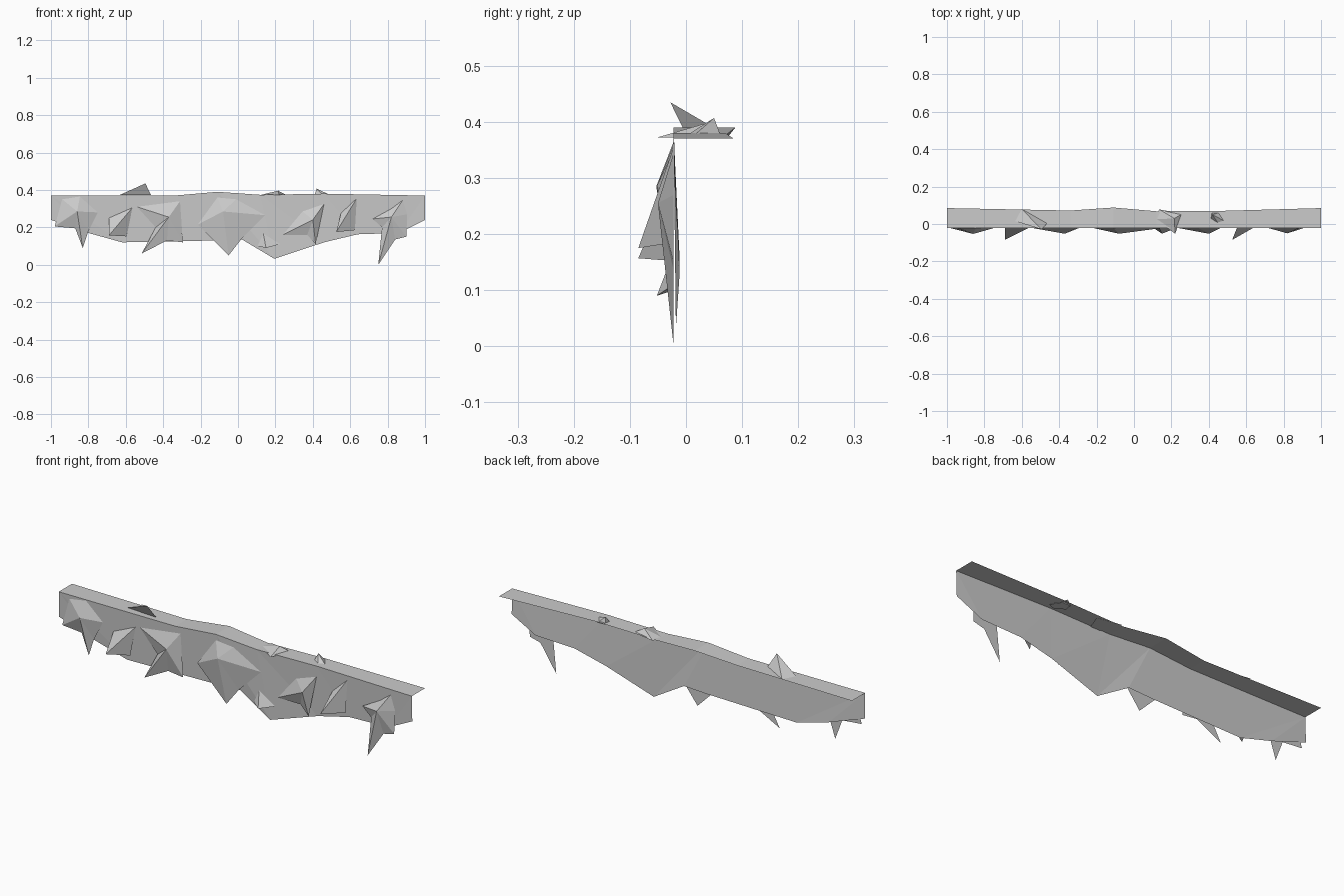
import bpy

if "Cube" in bpy.data.objects:
    bpy.data.objects.remove(bpy.data.objects["Cube"], do_unlink=True)

stone = bpy.data.materials.new("grey_stone")
stone.use_nodes = True
colour = (0.6, 0.6, 0.6, 1)
stone.diffuse_color = colour
stone.node_tree.nodes["Principled BSDF"].inputs["Base Color"].default_value = colour

FRONT, TOP = -0.022, 0.372


def add_mesh(name, verts, faces):
    mesh = bpy.data.meshes.new(name)
    mesh.from_pydata(verts, [], faces)
    mesh.validate()
    mesh.update()
    obj = bpy.data.objects.new(name, mesh)
    bpy.context.collection.objects.link(obj)
    mesh.materials.append(stone)
    return obj


def fan(name, rim, tip):
    """Faceted rock: a closed fan from a flat rim (anticlockwise seen from outside) to a tip."""
    n = len(rim)
    faces = [(i, (i + 1) % n, n) for i in range(n)]
    add_mesh(name, rim + [tip], faces + [tuple(reversed(range(n)))])


def wall_rock(name, rim, tip):
    fan(name, [(x, FRONT, z) for x, z in rim], tip)


def top_rock(name, rim, tip):
    fan(name, [(x, y, TOP) for x, y in rim], tip)


# Thin cliff face with a ragged lower edge, and the ledge along its top
top_line = [(-1, .37), (-.34, .37), (-.11, .39), (.12, .374), (.46, .38), (1, .37)]
low_line = [(1, .24), (.86, .17), (.64, .163), (.46, .12), (.195, .032), (.02, .136),
            (-.115, .13), (-.51, .122), (-.62, .12), (-.8, .17), (-1, .24)]
edge = [(x, FRONT, z) for x, z in top_line]
low = [(x, -.018 if abs(x) == 1 or z < .05 else -.012, z) for x, z in low_line]
wall_faces = [(0, 16, 15), (0, 15, 14), (0, 14, 1), (14, 13, 1), (13, 12, 1), (12, 2, 1),
              (12, 11, 2), (11, 10, 2), (10, 3, 2), (10, 9, 3), (9, 4, 3), (9, 8, 4),
              (8, 7, 4), (7, 5, 4), (7, 6, 5)]
add_mesh("cliff_face", edge + low, wall_faces)

back_y = [.085, .072, .088, .068, .07, .085]
back = [(x, y, z) for (x, z), y in zip(top_line, back_y)]
add_mesh("top_ledge", edge + back, [(i, i + 1, i + 7, i + 6) for i in range(5)])

# Star-shaped rocks on the cliff face
wall_rock("star_rock_far_right",
          [(-.94, .35), (-.98, .205), (-.87, .195), (-.83, .09), (-.80, .18), (-.75, .28), (-.845, .365)],
          (-.86, -.053, .285))
wall_rock("star_rock_right",
          [(-.54, .31), (-.44, .20), (-.515, .06), (-.38, .13), (-.295, .12), (-.31, .34)],
          (-.37, -.052, .255))
wall_rock("star_rock_middle",
          [(-.11, .36), (-.215, .215), (-.05, .05), (.02, .14), (.145, .265), (-.01, .35)],
          (-.08, -.052, .285))
wall_rock("star_rock_left",
          [(.345, .285), (.24, .16), (.37, .16), (.415, .11), (.46, .325)],
          (.40, -.052, .24))
wall_rock("star_rock_far_left",
          [(.82, .30), (.72, .245), (.77, .20), (.75, 0), (.84, .135), (.90, .15), (.905, .27), (.88, .345)],
          (.82, -.05, .255))

# Jutting shards on the cliff face
wall_rock("shard_right", [(-.565, .305), (-.69, .25), (-.595, .152)], (-.69, -.085, .157))
wall_rock("shard_low", [(.135, .168), (.105, .10), (.225, .11)], (.15, -.052, .09))
wall_rock("shard_left", [(.635, .355), (.55, .275), (.625, .185)], (.525, -.085, .175))

# Rocks lying on the ledge
top_rock("ledge_rock_right", [(-.60, .08), (-.635, .015), (-.465, .003)], (-.495, -.028, .435))
top_rock("ledge_rock_middle", [(.135, .078), (.115, .025), (.22, -.052), (.26, .055)], (.215, .03, .396))
top_rock("ledge_rock_left", [(.415, .06), (.41, .025), (.455, -.005), (.495, .01), (.46, .063)],
         (.42, .05, .407))
